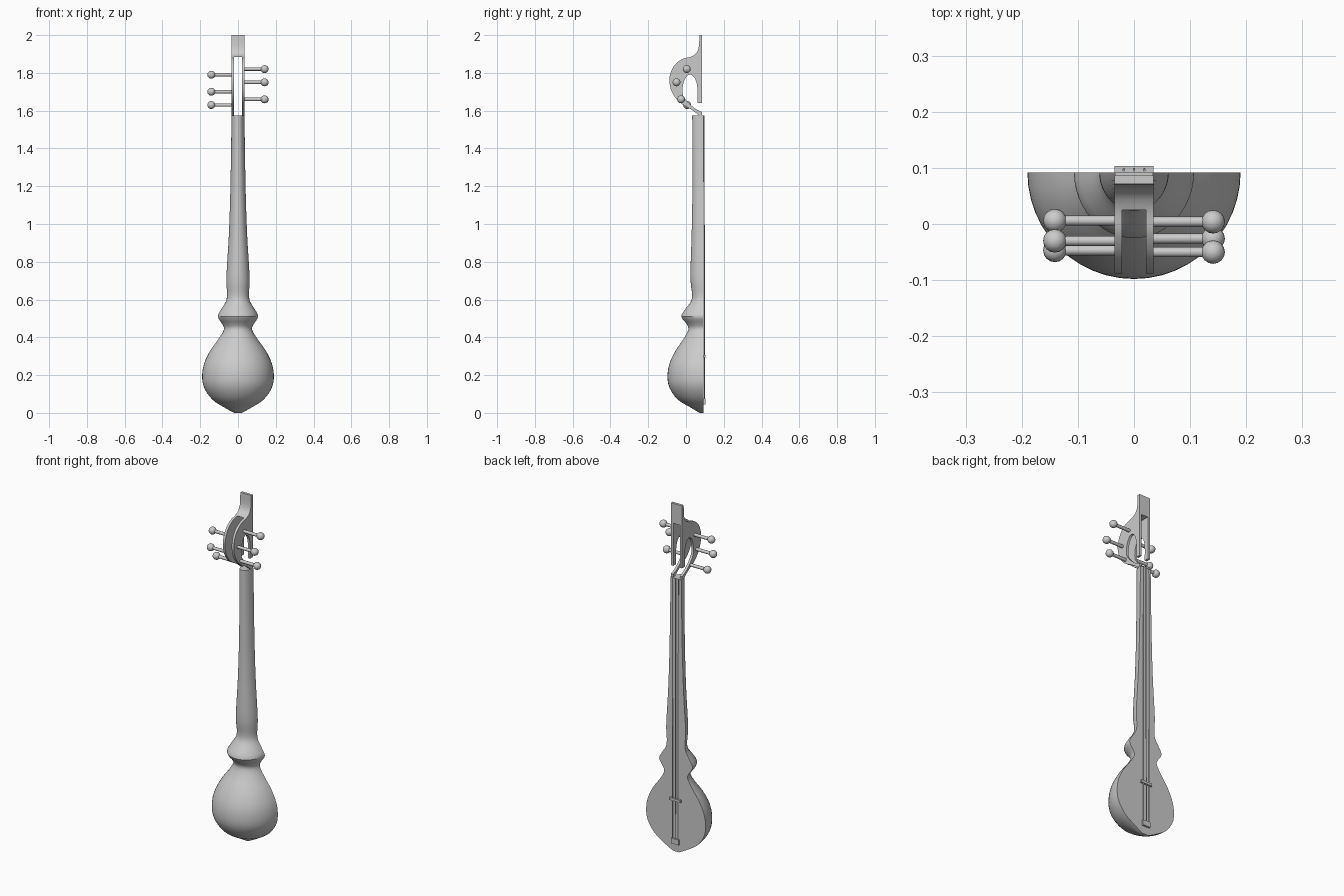
import bpy, bmesh, math
from mathutils import Vector

cube = bpy.data.objects.get("Cube")
if cube:
    bpy.data.objects.remove(cube, do_unlink=True)

grey = bpy.data.materials.new("plain_grey")
grey.use_nodes = True
COLOUR = (0.6, 0.6, 0.6, 1)
grey.diffuse_color = COLOUR
grey.node_tree.nodes["Principled BSDF"].inputs["Base Color"].default_value = COLOUR

FLAT = 0.092  # plane of the soundboard


def finish(bm, name, smooth=True):
    bmesh.ops.recalc_face_normals(bm, faces=bm.faces)
    mesh = bpy.data.meshes.new(name)
    bm.to_mesh(mesh)
    bm.free()
    obj = bpy.data.objects.new(name, mesh)
    bpy.context.collection.objects.link(obj)
    mesh.materials.append(grey)
    if smooth:
        bpy.ops.object.select_all(action='DESELECT')
        obj.select_set(True)
        bpy.context.view_layer.objects.active = obj
        bpy.ops.object.shade_smooth_by_angle(angle=math.radians(35))
    return obj


def box(name, low, high):
    bm = bmesh.new()
    bmesh.ops.create_cube(bm, size=1)
    for v in bm.verts:
        v.co = [(a + b) / 2 + c * (b - a) for a, b, c in zip(low, high, v.co)]
    return finish(bm, name, False)


def rod(name, start, end, radius, sides=12):
    a, b = Vector(start), Vector(end)
    bm = bmesh.new()
    bmesh.ops.create_cone(bm, cap_ends=True, segments=sides, radius1=radius,
                          radius2=radius, depth=(b - a).length)
    turn = (b - a).to_track_quat('Z', 'Y')
    for v in bm.verts:
        v.co = turn @ v.co + (a + b) / 2
    return finish(bm, name)


def plate(name, outline, x0, x1):
    """Extrude a (y, z) outline sideways from x0 to x1."""
    bm = bmesh.new()
    face = bm.faces.new([bm.verts.new((x0, y, z)) for y, z in outline])
    out = bmesh.ops.extrude_face_region(bm, geom=[face])
    for v in out["geom"]:
        if isinstance(v, bmesh.types.BMVert):
            v.co.x = x1
    return finish(bm, name)


def curve(points, steps=4):
    """Smooth path through the points."""
    pts = [Vector(p) for p in points]
    pts = [2 * pts[0] - pts[1]] + pts + [2 * pts[-1] - pts[-2]]
    path = []
    for i in range(1, len(pts) - 2):
        a, b, c, d = pts[i - 1:i + 3]
        for k in range(steps):
            t = k / steps
            path.append(0.5 * (2 * b + (c - a) * t + (2 * a - 5 * b + 4 * c - d) * t ** 2
                               + (3 * b - a - 3 * c + d) * t ** 3))
    return path + [pts[-2]]


# Body and neck: half-round rings of (height, half width, depth)
profile = [(0, .02, .02), (.03, .075, .07), (.07, .135, .135), (.13, .178, .178),
           (.19, .19, .19), (.26, .18, .18), (.33, .147, .147), (.39, .104, .106),
           (.44, .075, .08), (.47, .083, .088), (.51, .107, .117), (.55, .088, .095),
           (.59, .064, .066), (.63, .058, .06), (.7, .062, .068), (.8, .057, .067),
           (.95, .048, .062), (1.2, .04, .058), (1.575, .034, .059)]
SEG = 24
bm = bmesh.new()
rings = []
for z, w, d in curve(profile, 3):
    rings.append([bm.verts.new((w * math.cos(math.pi * i / SEG),
                                FLAT - d * math.sin(math.pi * i / SEG), z))
                  for i in range(SEG + 1)])
for lower, upper in zip(rings, rings[1:]):
    for i in range(SEG):
        bm.faces.new((lower[i], lower[i + 1], upper[i + 1], upper[i]))
    bm.faces.new((lower[0], upper[0], upper[SEG], lower[SEG]))
bm.faces.new(rings[0])
bm.faces.new(rings[-1])
finish(bm, "body_and_neck")

# Pegbox: two curved cheeks with an open slot between them
outer = curve([(.071, 2), (.068, 1.94), (.055, 1.905), (.025, 1.885), (-.02, 1.873),
               (-.065, 1.835), (-.088, 1.77), (-.075, 1.70), (-.035, 1.645),
               (.03, 1.605), (.07, 1.575)])
inner = curve([(.086, 1.592), (.05, 1.61), (.005, 1.65), (-.018, 1.69), (-.014, 1.745),
               (.005, 1.783), (.028, 1.79), (.05, 1.765), (.06, 1.72), (.06, 1.64)])
outline = outer + [(.086, 1.575)] + inner + [(.086, 1.64), (.086, 2)]
for side, label in ((1, "left"), (-1, "right")):
    plate(label + "_pegbox_cheek", outline, side * .021, side * .035)

# Solid head block joining the cheeks above the slot
top = [p for p in outer if p[1] > 1.884]
plate("head_block", top + [(.086, 1.885), (.086, 2)], -.021, .021)

# Tuning pegs: (side, y, z)
pegs = [(1, .004, 1.82), (1, -.05, 1.75), (1, -.026, 1.66),
        (-1, -.03, 1.79), (-1, -.047, 1.70), (-1, .006, 1.63)]
for n, (side, y, z) in enumerate(pegs, 1):
    rod(f"peg_shaft_{n}", (side * .021, y, z), (side * .14, y, z), .009)
    bm = bmesh.new()
    bmesh.ops.create_uvsphere(bm, u_segments=16, v_segments=10, radius=.021)
    bmesh.ops.translate(bm, verts=bm.verts, vec=(side * .141, y, z))
    finish(bm, f"peg_knob_{n}")

# Bridge, tailpiece and strings on the flat side
box("bridge", (-.035, FLAT, .293), (.035, .103, .307))
box("tailpiece", (-.024, FLAT, .045), (.024, .102, .075))
for n, x in enumerate((-.018, 0, .018), 1):
    rod(f"string_{n}", (x, .098, .05), (x, .096, 1.575), .0025, 6)
